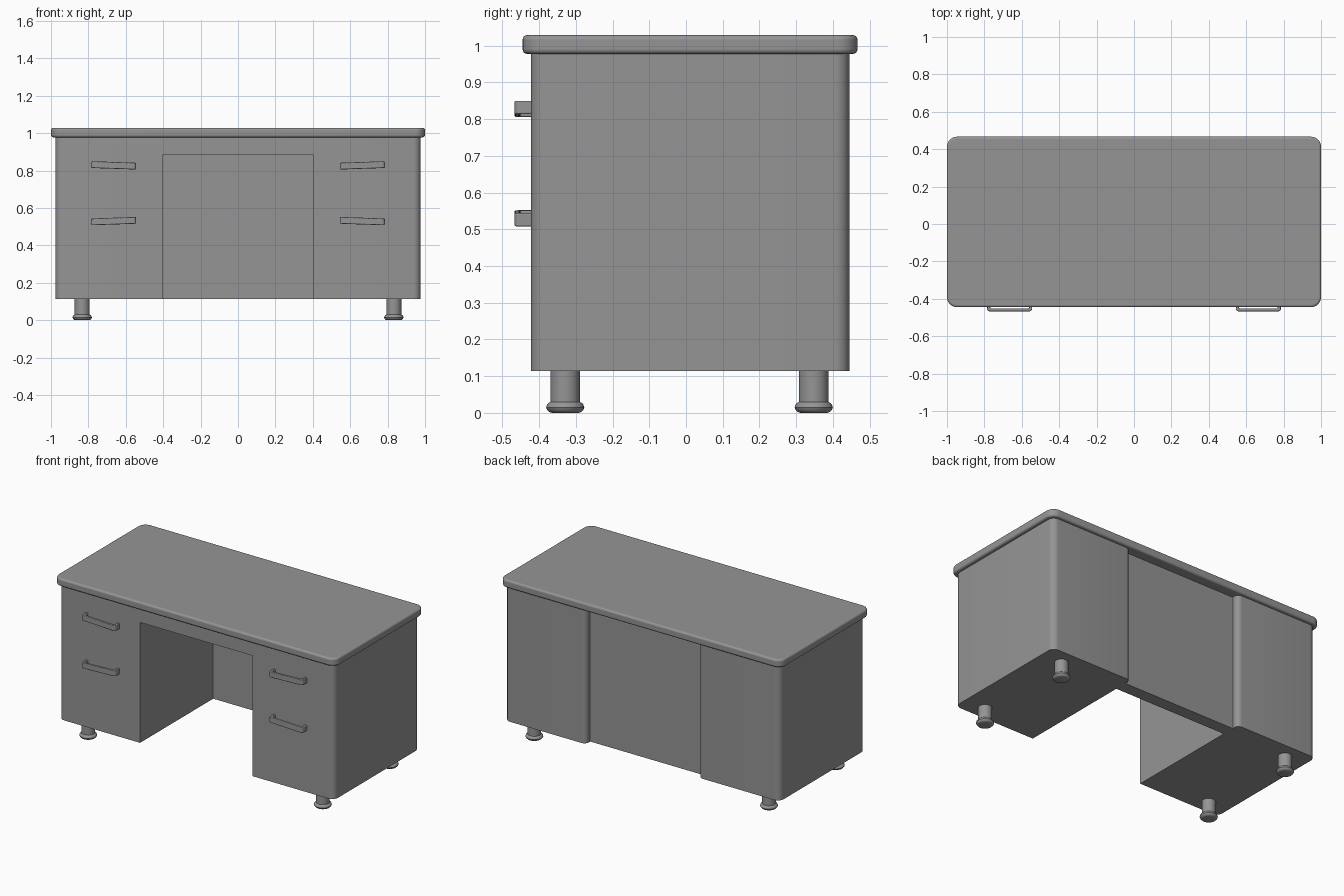
import bpy, bmesh
from math import radians, pi, cos, sin
from mathutils import Vector

if "Cube" in bpy.data.objects:
    bpy.data.objects.remove(bpy.data.objects["Cube"])

# Dark grey painted steel
paint = bpy.data.materials.new("dark_grey")
paint.diffuse_color = (0.3, 0.3, 0.3, 1)
paint.use_nodes = True
paint.node_tree.nodes["Principled BSDF"].inputs["Base Color"].default_value = paint.diffuse_color


def rounded(points):
    """Outline from (x, y, radius) corners, arcs replacing rounded ones."""
    out = []
    for i, (x, y, r) in enumerate(points):
        p = Vector((x, y))
        if r == 0:
            out.append(p)
            continue
        a = (Vector(points[i - 1][:2]) - p).normalized()
        b = (Vector(points[(i + 1) % len(points)][:2]) - p).normalized()
        c = p + (a + b) * r                      # right-angled corners
        for k in range(9):
            t = k / 8 * pi / 2
            out.append(c - b * r * cos(t) - a * r * sin(t))
    return out


def finish(name, bm):
    bmesh.ops.recalc_face_normals(bm, faces=bm.faces)
    me = bpy.data.meshes.new(name)
    bm.to_mesh(me)
    bm.free()
    me.materials.append(paint)
    ob = bpy.data.objects.new(name, me)
    bpy.context.collection.objects.link(ob)
    return ob


def prism(name, corners, z0, z1):
    bm = bmesh.new()
    face = bm.faces.new([bm.verts.new((p.x, p.y, z0)) for p in rounded(corners)])
    ext = bmesh.ops.extrude_face_region(bm, geom=[face])
    verts = [v for v in ext["geom"] if isinstance(v, bmesh.types.BMVert)]
    bmesh.ops.translate(bm, verts=verts, vec=(0, 0, z1 - z0))
    return finish(name, bm)


def smooth(ob):
    bpy.ops.object.select_all(action='DESELECT')
    ob.select_set(True)
    bpy.context.view_layer.objects.active = ob
    bpy.ops.object.shade_smooth_by_angle(angle=radians(35))


def bevel(ob, width):
    m = ob.modifiers.new("edge", 'BEVEL')
    m.width, m.segments = width, 4
    m.limit_method, m.angle_limit = 'ANGLE', radians(40)


# Desk top with softened edges
top = prism("desk_top", [(-1, -0.445, 0.055), (1, -0.445, 0.055),
                         (1, 0.467, 0.055), (-1, 0.467, 0.055)], 0.978, 1.029)
bevel(top, 0.012)
smooth(top)

# Body: plan outline with the recessed back panel between the pedestals
body = prism("desk_body", [
    (-0.977, -0.422, 0.04), (0.977, -0.422, 0.04), (0.977, 0.445, 0.04),
    (0.4, 0.445, 0.03), (0.4, 0.4, 0), (-0.4, 0.4, 0),
    (-0.4, 0.445, 0.03), (-0.977, 0.445, 0.04)], 0.114, 0.98)

# Kneehole cut from the front
cutter = prism("kneehole_cutter", [(-0.4, -0.6, 0), (0.4, -0.6, 0),
                                   (0.4, 0.32, 0), (-0.4, 0.32, 0)], 0, 0.887)
cutter.hide_render = True
cutter.hide_set(True)
cut = body.modifiers.new("kneehole", 'BOOLEAN')
cut.operation, cut.object, cut.solver = 'DIFFERENCE', cutter, 'EXACT'
smooth(body)

# Turned feet with a rounded flange
FOOT = [(0, 0), (0.036, 0), (0.043, 0.002), (0.049, 0.008), (0.052, 0.014),
        (0.050, 0.021), (0.046, 0.027), (0.040, 0.030), (0.040, 0.116), (0, 0.116)]


def foot(name, x, y):
    bm = bmesh.new()
    vs = [bm.verts.new((r, 0, z)) for r, z in FOOT]
    es = [bm.edges.new(pair) for pair in zip(vs, vs[1:])]
    bmesh.ops.spin(bm, geom=vs + es, cent=(0, 0, 0), axis=(0, 0, 1),
                   angle=2 * pi, steps=32)
    bmesh.ops.remove_doubles(bm, verts=bm.verts, dist=1e-5)
    ob = finish(name, bm)
    ob.location = (x, y, 0)
    smooth(ob)


# Staple-shaped drawer handle, slightly tilted
def handle(name, x, z, tilt):
    w, t = 0.12, 0.016
    ob = prism(name, [(-w, 0.004, 0), (-w, -0.045, 0.014), (w, -0.045, 0.014),
                      (w, 0.004, 0), (w - t, 0.004, 0), (w - t, t - 0.045, 0.004),
                      (t - w, t - 0.045, 0.004), (t - w, 0.004, 0)], -0.018, 0.018)
    ob.location = (x, -0.422, z)
    ob.rotation_euler.y = radians(tilt)
    bevel(ob, 0.0075)
    smooth(ob)


for side, s in (("left", -1), ("right", 1)):
    foot(f"front_{side}_foot", s * 0.833, -0.329)
    foot(f"back_{side}_foot", s * 0.833, 0.348)
    handle(f"upper_{side}_handle", s * 0.665, 0.828, -s * 2)
    handle(f"lower_{side}_handle", s * 0.665, 0.53, s * 2)
